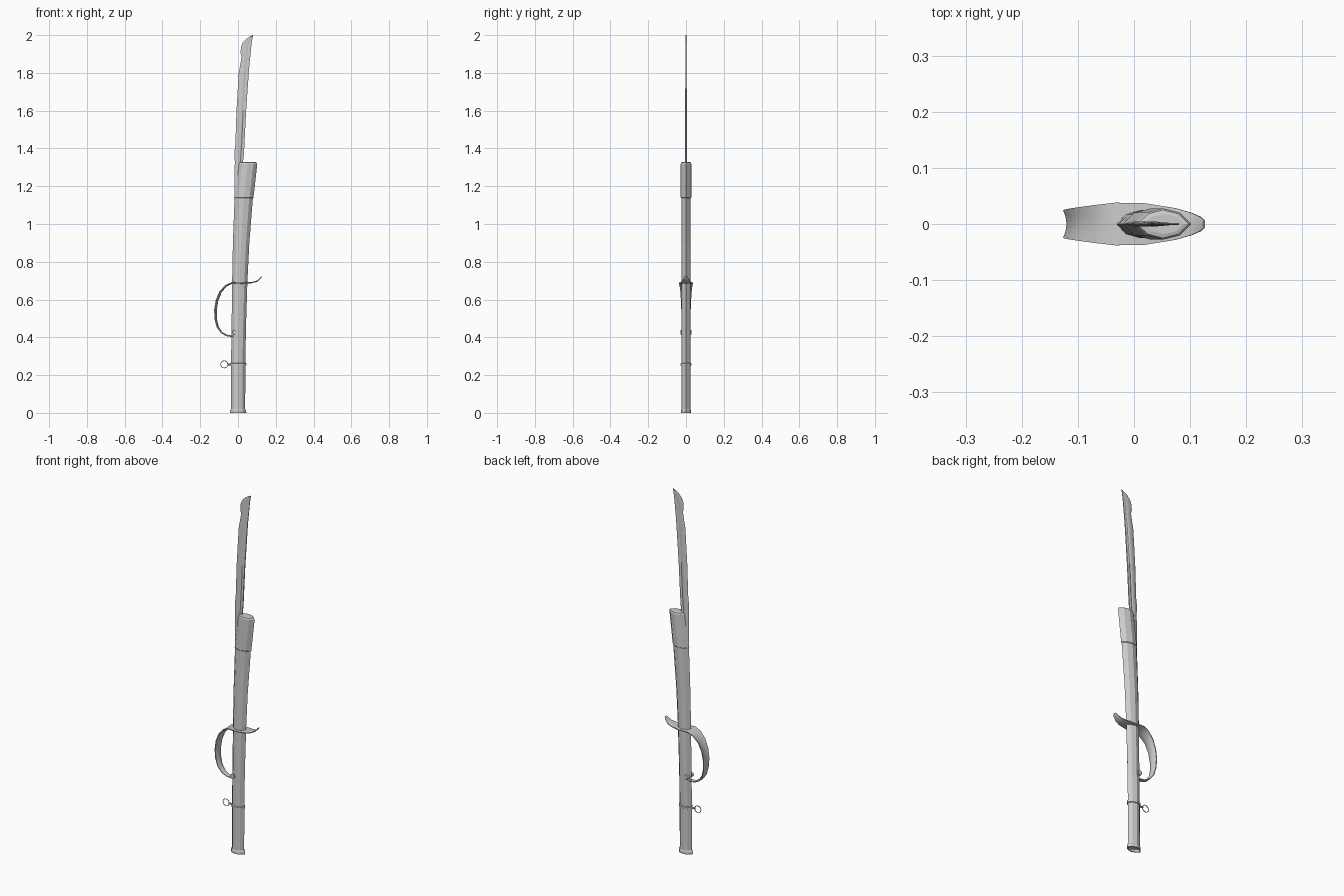
import bpy
from mathutils import Vector

if "Cube" in bpy.data.objects:
    bpy.data.objects.remove(bpy.data.objects["Cube"])


def loft(name, rings, smooth=False, angle=0.6):
    """Bridge closed rings of equal size and cap both ends."""
    n = len(rings[0])
    verts = [v for r in rings for v in r]
    faces = [tuple(reversed(range(n)))]
    for i in range(len(rings) - 1):
        for j in range(n):
            k = (j + 1) % n
            faces.append((i*n + j, i*n + k, (i+1)*n + k, (i+1)*n + j))
    faces.append(tuple(range(len(verts) - n, len(verts))))
    me = bpy.data.meshes.new(name)
    me.from_pydata(verts, [], faces)
    ob = bpy.data.objects.new(name, me)
    bpy.context.collection.objects.link(ob)
    bpy.context.view_layer.objects.active = ob
    ob.select_set(True)
    bpy.ops.object.mode_set(mode='EDIT')
    bpy.ops.mesh.select_all(action='SELECT')
    bpy.ops.mesh.normals_make_consistent(inside=False)
    bpy.ops.object.mode_set(mode='OBJECT')
    if smooth:
        bpy.ops.object.shade_smooth_by_angle(angle=angle)
    ob.select_set(False)
    return ob


OCT = [(-1, 0), (-.6, -.72), (0, -1), (.6, -.72), (1, 0), (.6, .72), (0, 1), (-.6, .72)]


def octagon(z, x0, x1, hy):
    c, h = (x0 + x1) / 2, (x1 - x0) / 2
    return [(c + u*h, v*hy, z) for u, v in OCT]


# Scabbard body, gently curved
loft("scabbard", [octagon(*p) for p in [
    (.012, -.037, .038, .024), (.25, -.037, .039, .024), (.45, -.034, .042, .025),
    (.70, -.031, .050, .025), (.90, -.027, .060, .025), (1.14, -.018, .079, .025)]])

# Foot ferrule with a recessed end
loft("scabbard_foot", [octagon(*p) for p in [
    (.016, -.033, .034, .019), (0, -.035, .036, .021), (0, -.043, .044, .027),
    (.014, -.042, .043, .027), (.02, -.037, .038, .024)]])

# Upper sleeve with a stepped cap
loft("scabbard_sleeve", [octagon(*p) for p in [
    (1.137, -.018, .079, .025), (1.14, -.020, .082, .028), (1.318, .001, .102, .028),
    (1.326, .006, .098, .025), (1.328, .018, .090, .018)]])

# Suspension band, stud and ring
loft("ring_band", [octagon(*p) for p in [
    (.250, -.037, .039, .024), (.252, -.042, .044, .028),
    (.262, -.042, .044, .028), (.264, -.037, .039, .024)]])
bpy.ops.mesh.primitive_cylinder_add(vertices=8, radius=.005, depth=.018,
                                    location=(-.047, 0, .257), rotation=(0, 1.5708, 0))
bpy.context.object.name = "ring_stud"
bpy.ops.mesh.primitive_torus_add(major_radius=.019, minor_radius=.002, major_segments=20,
                                 minor_segments=6, location=(-.073, 0, .257),
                                 rotation=(1.5708, 0, 0))
bpy.context.object.name = "suspension_ring"
bpy.ops.object.shade_smooth()
bpy.ops.object.select_all(action='DESELECT')

# Blade: edge, ridge and fuller, lofted along (z, left x, right x)
blade = []
for z, a, b in [(1.13, -.02, .02), (1.33, -.017, .027), (1.38, -.019, .032), (1.42, -.014, .034),
                (1.6, -.008, .043), (1.8, .004, .057), (1.86, .015, .062), (1.885, .019, .065),
                (1.905, .014, .067), (1.935, .015, .070), (1.96, .025, .073),
                (1.98, .043, .076), (1.99, .058, .078), (2.0, .079, .080)]:
    t = .0045 * min(1, (2.02 - z) / .4 + .25)
    half = [(.35, t), (.55, t), (.7, t * .4), (.85, t), (1, t * .7)]
    pts = [(0, 0)] + [(u, -y) for u, y in half] + [(u, y) for u, y in reversed(half)]
    blade.append([(a + u*(b - a), y, z) for u, y in pts])
loft("blade", blade)

# Guard: curved ribbon (x, z, half width, thickness, edge flare)
path = [(.125, .722, .007, .004, 0), (.118, .712, .013, .005, 0), (.102, .698, .020, .006, 0),
        (.075, .690, .028, .007, 0), (.02, .687, .037, .008, 0), (-.033, .688, .038, .008, .001),
        (-.065, .672, .034, .008, .003), (-.092, .640, .030, .008, .005),
        (-.110, .595, .027, .008, .006), (-.118, .545, .025, .008, .006),
        (-.117, .497, .022, .008, .005), (-.107, .455, .019, .008, .004),
        (-.087, .425, .015, .008, .002), (-.060, .410, .012, .008, .001),
        (-.035, .406, .010, .008, 0), (-.010, .407, .009, .007, 0)]
rings = []
for i, (x, z, w, t, f) in enumerate(path):
    p, q = path[max(i-1, 0)], path[min(i+1, len(path)-1)]
    d = Vector((q[0] - p[0], 0, q[1] - p[1])).normalized()
    n = Vector((d.z, 0, -d.x))          # outward on the bow
    c = Vector((x, 0, z))
    prof = [(-w, f + t*.3), (-w*.5, t/2), (0, t/2 - f*.3), (w*.5, t/2), (w, f + t*.3),
            (w, f - t*.3), (w*.5, -t/2), (0, -t/2 - f*.3), (-w*.5, -t/2), (-w, f - t*.3)]
    rings.append([tuple(c + n*o + Vector((0, y, 0))) for y, o in prof])
loft("knuckle_guard", rings, smooth=True)

# Rivet where the guard meets the body
bpy.ops.mesh.primitive_cylinder_add(vertices=12, radius=.013, depth=.056,
                                    location=(-.016, 0, .427), rotation=(1.5708, 0, 0))
bpy.context.object.name = "guard_rivet"
